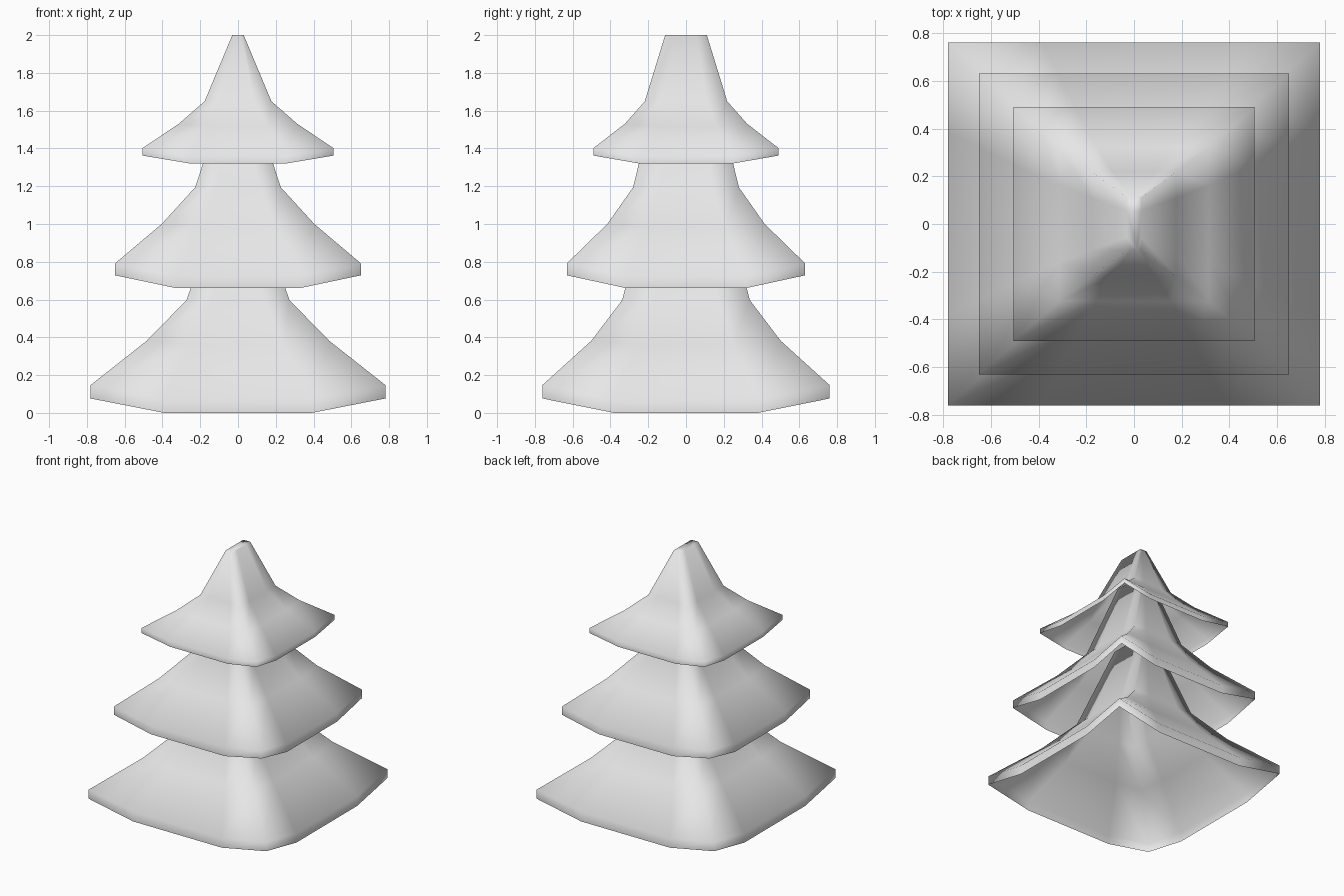
import bpy
import bmesh

cube = bpy.data.objects.get("Cube")
if cube:
    bpy.data.objects.remove(cube, do_unlink=True)

grey = bpy.data.materials.new("light_grey")
grey.use_nodes = True
colour = (0.8, 0.8, 0.8, 1)
grey.diffuse_color = colour
grey.node_tree.nodes["Principled BSDF"].inputs["Base Color"].default_value = colour

# Unit tier rings: half width, half depth, corner height, edge height
RINGS = [
    (1, 1, 0.062, 0),
    (1, 1, 0.12, 0.06),
    (0.62, 0.66, 0.31, 0.29),
    (0.35, 0.445, 0.485, 0.485),
    (0.06, 0.225, 1, 1),
]
# One side of a ring: a corner and two points along the edge
SIDE = [(-1, -1), (-0.5, -1), (0.5, -1)]


def ring_plan():
    points, side = [], SIDE
    for _ in range(4):
        points += side
        side = [(-y, x) for x, y in side]
    return points


def make_tier(name, half_x, half_y, base, height):
    """Hollow skirt with lifted corners, rising to a tapered peak."""
    bm = bmesh.new()
    plan = ring_plan()
    loops = []
    for rx, ry, corner_z, edge_z in RINGS:
        loop = []
        for x, y in plan:
            z = corner_z if abs(x) == abs(y) else edge_z
            loop.append(bm.verts.new((x * rx * half_x, y * ry * half_y,
                                      base + z * height)))
        loops.append(loop)
    count = len(plan)
    for low, high in zip(loops, loops[1:]):
        for i in range(count):
            j = (i + 1) % count
            bm.faces.new((low[i], low[j], high[j], high[i]))
    bm.faces.new(loops[-1])
    for face in bm.faces:
        face.smooth = True
    mesh = bpy.data.meshes.new(name)
    bm.to_mesh(mesh)
    bm.free()
    mesh.materials.append(grey)
    obj = bpy.data.objects.new(name, mesh)
    bpy.context.collection.objects.link(obj)


# Three nested tiers; the lower peaks run up inside the tier above
make_tier("lower_tier", 0.78, 0.76, 0, 1.23)
make_tier("middle_tier", 0.65, 0.63, 0.66, 1.1)
make_tier("upper_tier", 0.505, 0.49, 1.32, 0.68)
